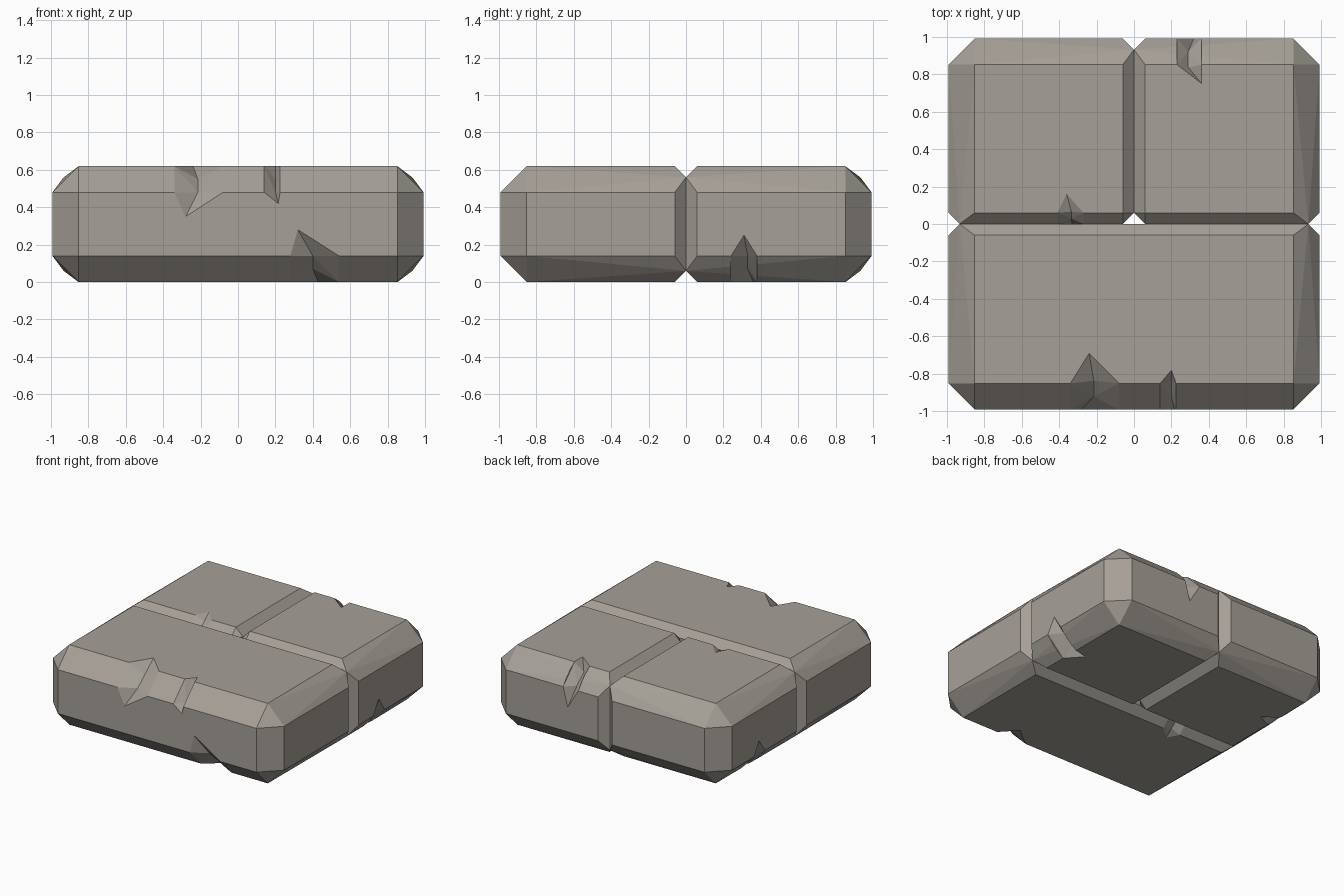
import bpy, bmesh
from mathutils import Vector

if "Cube" in bpy.data.objects:
    bpy.data.objects.remove(bpy.data.objects["Cube"])

E, H = 0.992, 0.62          # outer half size, slab height
OUT, INN = 0.14, 0.06       # chamfer on outside edges / on joint edges

stone = bpy.data.materials.new("warm_grey_stone")
stone.diffuse_color = (0.38, 0.35, 0.31, 1)
stone.use_nodes = True
stone.node_tree.nodes["Principled BSDF"].inputs["Base Color"].default_value = stone.diffuse_color


def make_object(name, bm):
    bmesh.ops.recalc_face_normals(bm, faces=bm.faces[:])
    me = bpy.data.meshes.new(name)
    bm.to_mesh(me)
    bm.free()
    ob = bpy.data.objects.new(name, me)
    bpy.context.collection.objects.link(ob)
    me.materials.append(stone)
    return ob


def stone_block(name, xr, yr):
    """Chamfered box: hull of three inset points at each corner.
    Edges touching a joint (coordinate 0) get the narrow chamfer."""
    bm = bmesh.new()
    for x in xr:
        for y in yr:
            for z in (0, H):
                jx, jy = x == 0, y == 0
                wxy = INN if jx or jy else OUT
                wxz = INN if jx else OUT
                wyz = INN if jy else OUT
                sx = 1 if x == min(xr) else -1
                sy = 1 if y == min(yr) else -1
                sz = 1 if z == 0 else -1
                bm.verts.new((x + sx * wxz, y + sy * wyz, z))
                bm.verts.new((x, y + sy * wxy, z + sz * wxz))
                bm.verts.new((x + sx * wxy, y, z + sz * wyz))
    bmesh.ops.convex_hull(bm, input=bm.verts[:])
    bmesh.ops.dissolve_limit(bm, angle_limit=0.01, verts=bm.verts[:], edges=bm.edges[:])
    return make_object(name, bm)


def chip(block, axis, face, sign, top, t0, t1, tip, side, valley, c=OUT):
    """Cut a jagged chip in an edge. t runs along the edge; tip = (t, inset on
    top/bottom face), side = (t, inset on side face), valley = t of the crease."""
    def pos(t, d, h):
        q = face - sign * d
        z = H - h if top else h
        return Vector((t, q, z)) if axis == 'y' else Vector((q, t, z))
    o = 0.1
    ring = [(tip[0], tip[1], 0), (t0, c, 0), (t0, 0, c),
            (side[0], 0, side[1]), (t1, 0, c), (t1, c, 0)]
    bm = bmesh.new()
    low = [bm.verts.new(pos(*p)) for p in ring]
    high = [bm.verts.new(pos(t, d - o, h - o)) for t, d, h in ring]
    v1 = bm.verts.new(pos(valley, c * 1.1, c * 0.5))
    v2 = bm.verts.new(pos(valley, c * 0.5, c))
    apex = bm.verts.new(pos((t0 + t1) / 2, -o, -o))
    T, L1, L2, S, R2, R1 = low
    for f in ((T, L1, v1), (L1, L2, v2), (L1, v2, v1), (L2, S, v2),
              (T, v1, R1), (R1, v1, v2), (R1, v2, R2), (R2, v2, S)):
        bm.faces.new(f)
    for i in range(6):
        j = (i + 1) % 6
        bm.faces.new((low[i], low[j], high[j], high[i]))
        bm.faces.new((high[i], high[j], apex))
    cutter = make_object("chip_cutter", bm)
    cutter.hide_render = True
    mod = block.modifiers.new("chip", 'BOOLEAN')
    mod.operation, mod.solver, mod.object = 'DIFFERENCE', 'EXACT', cutter
    dg = bpy.context.evaluated_depsgraph_get()
    me = bpy.data.meshes.new_from_object(block.evaluated_get(dg))
    block.modifiers.clear()
    block.data = me
    me.materials.clear()
    me.materials.append(stone)
    bpy.data.objects.remove(cutter)


# Three paving stones
front = stone_block("front_stone", (-E, E), (-E, 0))
left = stone_block("back_left_stone", (-E, 0), (0, E))
right = stone_block("back_right_stone", (0, E), (0, E))

# Chips on the front stone
chip(front, 'y', -E, -1, True, -0.34, -0.08, (-0.24, 0.30), (-0.28, 0.27), -0.215)
chip(front, 'y', -E, -1, True, 0.14, 0.225, (0.20, 0.21), (0.215, 0.20), 0.20)
chip(front, 'y', -E, -1, False, 0.28, 0.54, (0.43, 0.26), (0.32, 0.28), 0.40)
chip(front, 'y', 0, 1, False, -0.47, -0.32, (-0.42, 0.15), (-0.38, 0.14), -0.40, INN)

# Chips on the back left stone
chip(left, 'y', 0, -1, True, -0.41, -0.27, (-0.36, 0.16), (-0.33, 0.14), -0.335, INN)
chip(left, 'x', -E, -1, False, 0.45, 0.58, (0.50, 0.25), (0.52, 0.24), 0.51)

# Chips on the back right stone
chip(right, 'y', E, 1, True, 0.23, 0.36, (0.36, 0.24), (0.32, 0.29), 0.29)
chip(right, 'x', E, 1, False, 0.24, 0.38, (0.36, 0.25), (0.31, 0.25), 0.33)
